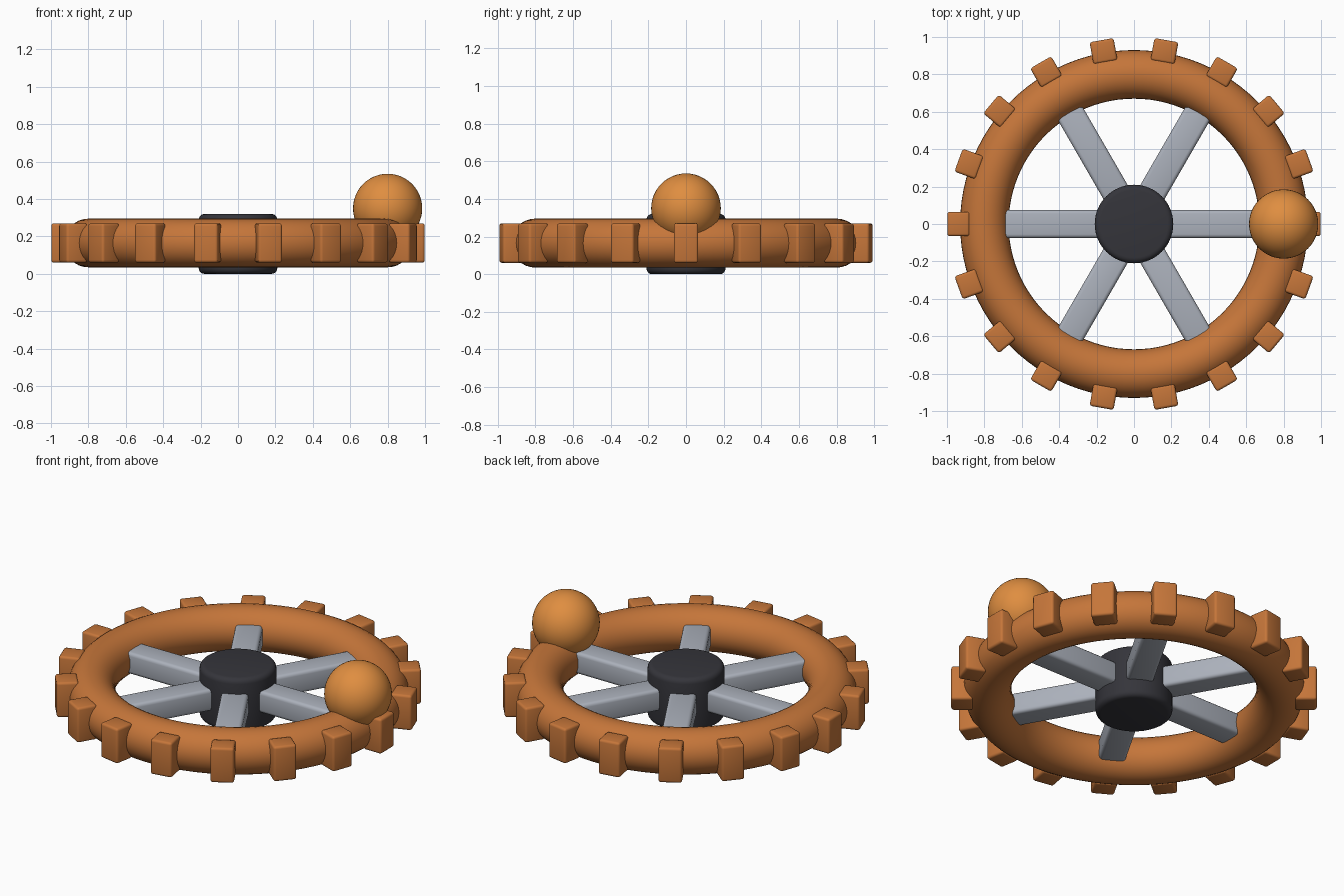
import bpy
from math import radians, cos, sin

cube = bpy.data.objects.get("Cube")
if cube:
    bpy.data.objects.remove(cube, do_unlink=True)

MID = 0.165  # height of the wheel's middle plane


def material(name, rgb):
    mat = bpy.data.materials.new(name)
    mat.use_nodes = True
    color = (*rgb, 1)
    mat.diffuse_color = color
    bsdf = next(n for n in mat.node_tree.nodes if n.type == 'BSDF_PRINCIPLED')
    bsdf.inputs["Base Color"].default_value = color
    bsdf.inputs["Roughness"].default_value = 0.6
    return mat


rim_orange = material("rim orange", (0.56, 0.18, 0.042))
knob_orange = material("light orange", (0.74, 0.27, 0.052))
spoke_grey = material("spoke grey", (0.41, 0.44, 0.50))
hub_black = material("hub black", (0.035, 0.035, 0.043))


def finish(name, mat, bevel=0, segments=3):
    """Name and colour the active object, round its edges and shade it."""
    obj = bpy.context.object
    obj.name = name
    obj.data.materials.append(mat)
    if bevel:
        mod = obj.modifiers.new("rounded edges", 'BEVEL')
        mod.width = bevel
        mod.segments = segments
        mod.limit_method = 'ANGLE'
        mod.angle_limit = radians(40)
        bpy.ops.object.modifier_apply(modifier=mod.name)
    bpy.ops.object.shade_smooth_by_angle(angle=radians(40))
    return obj


def radial_box(name, radius, angle, size, mat, bevel):
    """Box whose x axis points outward from the hub."""
    bpy.ops.mesh.primitive_cube_add(
        size=1, location=(radius * cos(angle), radius * sin(angle), MID),
        rotation=(0, 0, angle))
    bpy.context.object.scale = size
    bpy.ops.object.transform_apply(location=False, rotation=False, scale=True)
    return finish(name, mat, bevel)


# Rim
bpy.ops.mesh.primitive_torus_add(
    major_radius=0.8, minor_radius=0.13, major_segments=96,
    minor_segments=32, location=(0, 0, MID))
finish("rim", rim_orange)

# Grip blocks around the outside of the rim
for i in range(18):
    radial_box(f"grip_block_{i + 1}", 0.938, radians(20 * i),
               (0.12, 0.13, 0.21), rim_orange, 0.014)

# Spokes, running from inside the hub into the rim
for i in range(6):
    radial_box(f"spoke_{i + 1}", 0.44, radians(60 * i),
               (0.64, 0.15, 0.13), spoke_grey, 0.02)

# Hub
bpy.ops.mesh.primitive_cylinder_add(
    vertices=64, radius=0.21, depth=0.32, location=(0, 0, 0.16))
finish("hub", hub_black, 0.03, 4)

# Ball handle on the rim
bpy.ops.mesh.primitive_uv_sphere_add(
    segments=48, ring_count=24, radius=0.185, location=(0.8, 0, 0.35))
finish("ball_handle", knob_orange)
